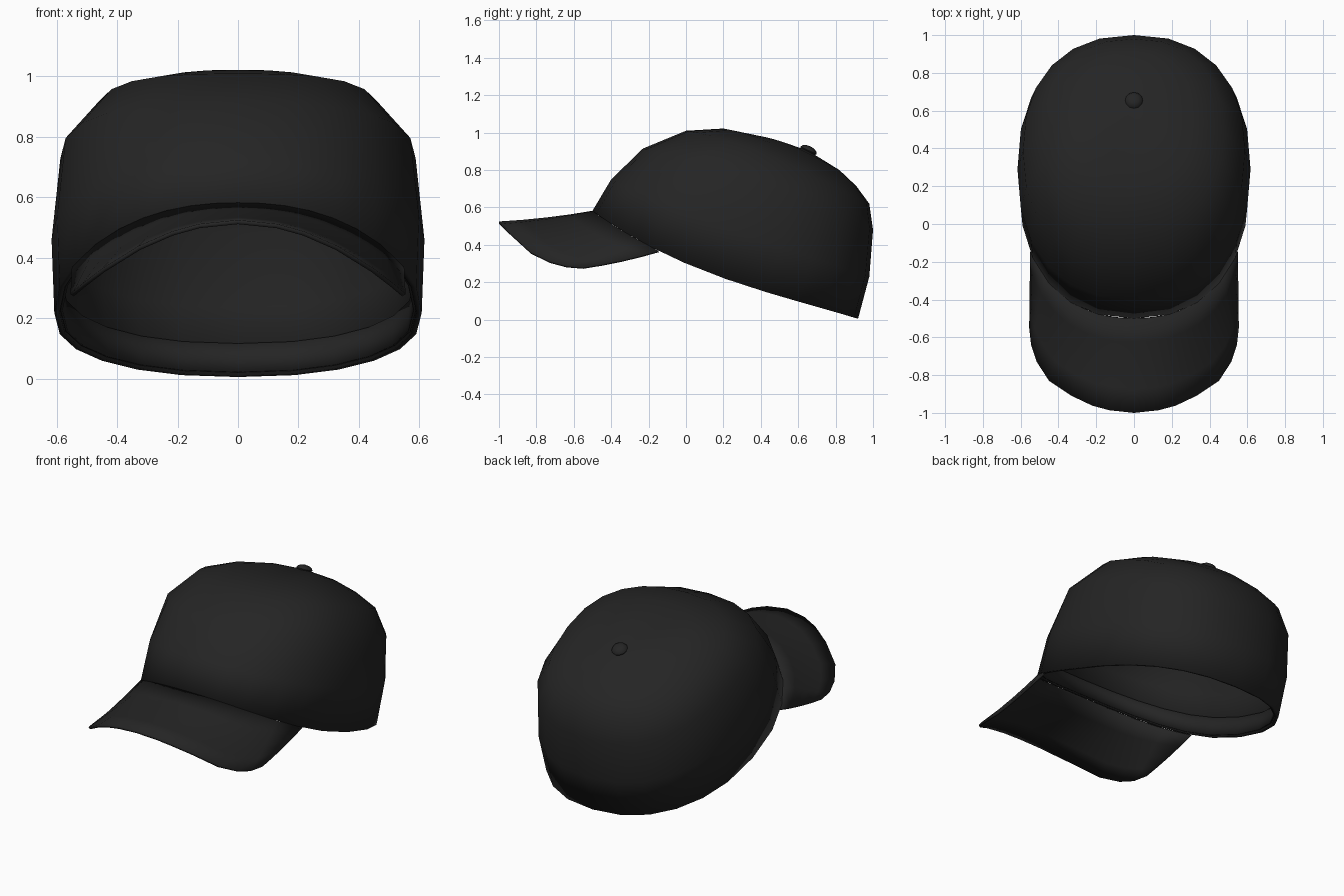
import bpy, bmesh, math
from mathutils import Matrix

if "Cube" in bpy.data.objects:
    bpy.data.objects.remove(bpy.data.objects["Cube"])

cloth = bpy.data.materials.new("black cloth")
cloth.diffuse_color = (0.018, 0.018, 0.018, 1)
cloth.use_nodes = True
cloth.node_tree.nodes["Principled BSDF"].inputs["Base Color"].default_value = cloth.diffuse_color
EXP = 2.3      # roundness of the head outline
SEG = 24

# Crown rings from rim to top: front y, front z, back y, back z, half width, side bulge
RINGS = [(-0.50, 0.582, 0.92, 0.005, 0.608, -0.075),
         (-0.40, 0.75, 0.98, 0.23, 0.617, -0.03),
         (-0.23, 0.915, 1.00, 0.48, 0.588, 0.03),
         (0.00, 1.010, 0.98, 0.62, 0.475, 0.04),
         (0.20, 1.022, 0.91, 0.715, 0.325, 0.03),
         (0.40, 0.98, 0.82, 0.80, 0.175, 0.02)]
TOP = (0, 0.65, 0.905)


def ring_point(ring, u, t, inset=0.0):
    """Point on a ring; u runs across (-1..1), t from front (-1) to back (1)."""
    fy, fz, by, bz, w, bulge = ring
    t2 = t * (1 - inset / 0.7)
    y = (fy + by) / 2 + t2 * (by - fy) / 2
    z = (fz + bz) / 2 + t2 * (bz - fz) / 2 + bulge * (1 - t * t) * (1 - 0.5 * t)
    return (u * (w - inset), y, z)


def ring_loop(ring, inset=0.0):
    pts = []
    for j in range(SEG):
        a = math.tau * j / SEG
        s, c = math.sin(a), -math.cos(a)
        u = math.copysign(abs(s) ** (2 / EXP), s)
        t = math.copysign(abs(c) ** (2 / EXP), c)
        pts.append(ring_point(ring, u, t, inset))
    return pts


def loft(name, rows, closed, thickness, tip=None):
    """Skin rows of points, then thicken away from the outer side."""
    bm = bmesh.new()
    grid = [[bm.verts.new(p) for p in row] for row in rows]
    n = len(rows[0])
    for lo, hi in zip(grid, grid[1:]):
        for j in range(n if closed else n - 1):
            k = (j + 1) % n
            bm.faces.new((lo[j], lo[k], hi[k], hi[j]))
    if tip:
        pole = bm.verts.new(tip)
        for j in range(n):
            bm.faces.new((grid[-1][j], grid[-1][(j + 1) % n], pole))
    obj = finish(name, bm)
    mod = obj.modifiers.new("thickness", 'SOLIDIFY')
    mod.thickness = thickness
    mod.offset = -1
    return obj


def finish(name, bm):
    me = bpy.data.meshes.new(name)
    bm.to_mesh(me)
    bm.free()
    me.materials.append(cloth)
    obj = bpy.data.objects.new(name, me)
    bpy.context.collection.objects.link(obj)
    bpy.ops.object.select_all(action='DESELECT')
    obj.select_set(True)
    bpy.context.view_layer.objects.active = obj
    bpy.ops.object.shade_smooth_by_angle(angle=math.radians(50))
    return obj


# Crown
loft("crown", [ring_loop(r) for r in RINGS], True, 0.018, TOP)

# Sweatband lining the rim
def between(f):
    return tuple(a + (b - a) * f for a, b in zip(RINGS[0], RINGS[1]))

loft("sweatband", [ring_loop(between(f), 0.02) for f in (0.03, 0.24, 0.45)], True, 0.008)

# Visor: skinned from the rim of the crown out to a curved edge
EDGE = [(0, -1.0), (0.13, -0.986), (0.22, -0.962), (0.33, -0.91),
        (0.45, -0.83), (0.515, -0.73), (0.545, -0.64), (0.555, -0.55)]
half = []
for i, (ox, oy) in enumerate(EDGE):
    u = 0.55 * i / (len(EDGE) - 1) / RINGS[0][4]
    inner = ring_point(RINGS[0], u, -(1 - u ** EXP) ** (1 / EXP))
    outer = (ox, oy, 0.525 - 0.245 * (ox / 0.555) ** 2)
    col = []
    for k in range(5):
        v = k / 4
        p = [a + (b - a) * v for a, b in zip(inner, outer)]
        p[2] -= 0.03 * v * (1 - v)
        col.append(p)
    half.append(col)
columns = [[(-x, y, z) for x, y, z in c] for c in half[:0:-1]] + half
rows = [list(r) for r in zip(*columns)]
loft("visor", rows[::-1], False, 0.014)

# Button on top
bm = bmesh.new()
bmesh.ops.create_uvsphere(bm, u_segments=12, v_segments=6, radius=1)
bm.transform(Matrix.Translation((0, 0.655, 0.905)) @ Matrix.Rotation(math.radians(-25), 4, 'X')
             @ Matrix.Diagonal((0.047, 0.047, 0.024, 1)))
finish("button", bm)
